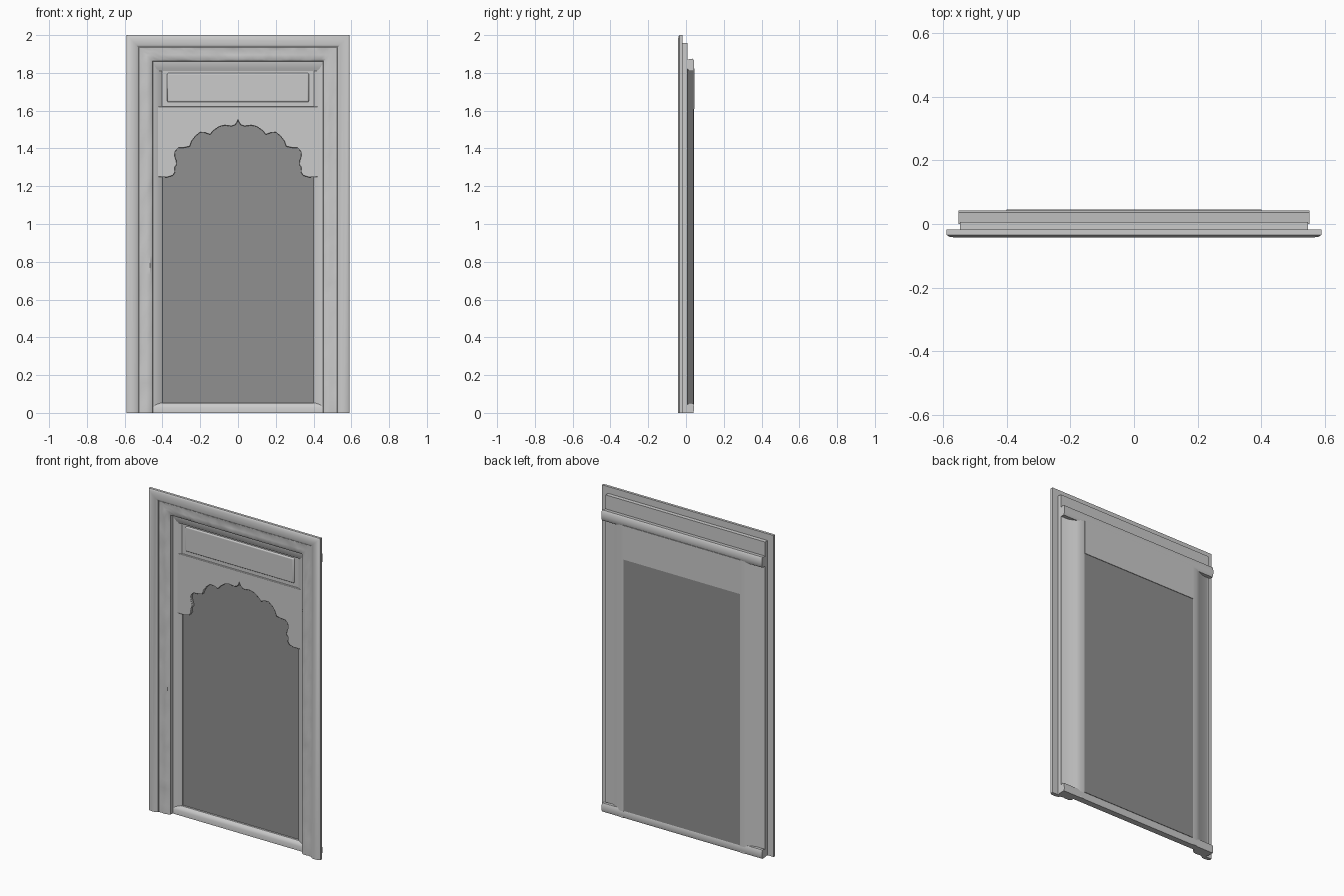
import bpy, bmesh, math, random

if "Cube" in bpy.data.objects:
    bpy.data.objects.remove(bpy.data.objects["Cube"])
random.seed(4)
HW, H = 0.59, 2.0


def make(name, verts, faces, bevel=0.0, segs=2, angle=35):
    me = bpy.data.meshes.new(name)
    me.from_pydata(verts, [], faces)
    bm = bmesh.new()
    bm.from_mesh(me)
    bmesh.ops.recalc_face_normals(bm, faces=bm.faces)
    bm.to_mesh(me)
    bm.free()
    ob = bpy.data.objects.new(name, me)
    bpy.context.collection.objects.link(ob)
    if bevel:
        m = ob.modifiers.new("bevel", 'BEVEL')
        m.width, m.segments = bevel, segs
    bpy.context.view_layer.objects.active = ob
    ob.select_set(True)
    bpy.ops.object.shade_smooth_by_angle(angle=math.radians(angle))
    ob.select_set(False)
    return ob


def prism(name, pts, to3d, a, b, **kw):
    """Extrude a closed 2D outline from a to b."""
    n = len(pts)
    verts = [to3d(p, a) for p in pts] + [to3d(p, b) for p in pts]
    faces = [list(range(n)), list(range(n, 2 * n))]
    faces += [[i, (i + 1) % n, n + (i + 1) % n, n + i] for i in range(n)]
    return make(name, verts, faces, **kw)


def box(name, x, y, z, **kw):
    pts = [(x[0], z[0]), (x[1], z[0]), (x[1], z[1]), (x[0], z[1])]
    return prism(name, pts, lambda p, d: (p[0], d, p[1]), y[0], y[1], **kw)


def surround(name, prof, steps=1, carve=(), amount=0.0):
    """Sweep a (inset, y) profile up, across and down, with mitred corners."""
    verts, n = [], len(prof)
    stations = [(0, i / steps) for i in range(steps)]
    stations += [(1, i / steps) for i in range(steps)]
    stations += [(2, i / steps) for i in range(steps + 1)]
    for leg, t in stations:
        for k, (d, y) in enumerate(prof):
            w, top = HW - d, H - d
            if k in carve:
                y += random.uniform(-amount, amount)
            x = (-w, -w + 2 * w * t, w)[leg]
            z = (top * t, top, top * (1 - t))[leg]
            verts.append((x, y, z))
    m = len(stations)
    faces = [[s * n + i, s * n + (i + 1) % n, (s + 1) * n + (i + 1) % n, (s + 1) * n + i]
             for s in range(m - 1) for i in range(n)]
    faces += [list(range(n)), list(range((m - 1) * n, m * n))]
    return make(name, verts, faces, angle=40)


# Outer rounded architrave
surround("outer_architrave", [(0, -0.018), (0, -0.034), (0.008, -0.040), (0.03, -0.043),
                              (0.05, -0.041), (0.062, -0.034), (0.066, -0.018)])
# Carved middle band with uneven relief
surround("carved_band", [(0.042, 0.007), (0.042, -0.02), (0.06, -0.022), (0.066, -0.028),
                         (0.085, -0.025), (0.105, -0.027), (0.125, -0.025),
                         (0.138, -0.018), (0.142, 0.007)],
         steps=36, carve=(4, 5, 6), amount=0.004)

# Inner jambs: stepped in front, sloping at the back
jamb = [(0.46, 0.0), (0.445, 0.002), (0.43, 0.010), (0.405, 0.018), (0.40, 0.024),
        (0.40, 0.041), (0.43, 0.041), (0.455, 0.034), (0.49, 0.018), (0.545, 0.006), (0.545, 0.0)]
for side, sx in (("left", -1), ("right", 1)):
    prism("inner_jamb_" + side, jamb, lambda p, z: (sx * p[0], p[1], z), 0.0, 1.86)

# Head rail and sill with rounded backs, along x
head = [(0.0, 1.87), (0.036, 1.875), (0.042, 1.866), (0.043, 1.84), (0.042, 1.82),
        (0.036, 1.81), (0.014, 1.81), (0.008, 1.825), (0.0, 1.85)]
prism("head_rail", head, lambda p, x: (x, p[0], p[1]), -0.552, 0.552)
sill = [(0.0, 0.0), (0.038, 0.0), (0.042, 0.012), (0.041, 0.04), (0.036, 0.053),
        (0.018, 0.053), (0.006, 0.042), (0.0, 0.028)]
prism("sill", sill, lambda p, x: (x, p[0], p[1]), -0.552, 0.552)

# Scalloped arch board
half = [(0.445, 1.25), (0.375, 1.247), (0.345, 1.256), (0.332, 1.275), (0.335, 1.30),
        (0.324, 1.315), (0.326, 1.335), (0.335, 1.36), (0.332, 1.385), (0.315, 1.403),
        (0.29, 1.403), (0.255, 1.41), (0.245, 1.438), (0.225, 1.465), (0.20, 1.485),
        (0.175, 1.483), (0.148, 1.473), (0.128, 1.495), (0.10, 1.515), (0.07, 1.522),
        (0.035, 1.517), (0.015, 1.524), (0.006, 1.535)]
arch = half + [(0, 1.55)] + [(-x, z) for x, z in reversed(half)]
outline = arch + [(-0.445, 1.622), (0.445, 1.622)]
prism("arch_board", outline, lambda p, y: (p[0], y, p[1]), 0.012, 0.034, bevel=0.003)

# Upper panel with softly raised field
box("upper_panel", (-0.402, 0.402), (0.022, 0.0455), (1.61, 1.822))
box("upper_panel_field", (-0.375, 0.375), (0.014, 0.03), (1.645, 1.80), bevel=0.009, segs=3)

# Dark pane behind the arch
pane = box("pane", (-0.402, 0.402), (0.030, 0.042), (0.045, 1.611))
mat = bpy.data.materials.new("dark_grey")
mat.diffuse_color = (0.28, 0.28, 0.28, 1)
mat.use_nodes = True
mat.node_tree.nodes["Principled BSDF"].inputs["Base Color"].default_value = mat.diffuse_color
pane.data.materials.append(mat)
